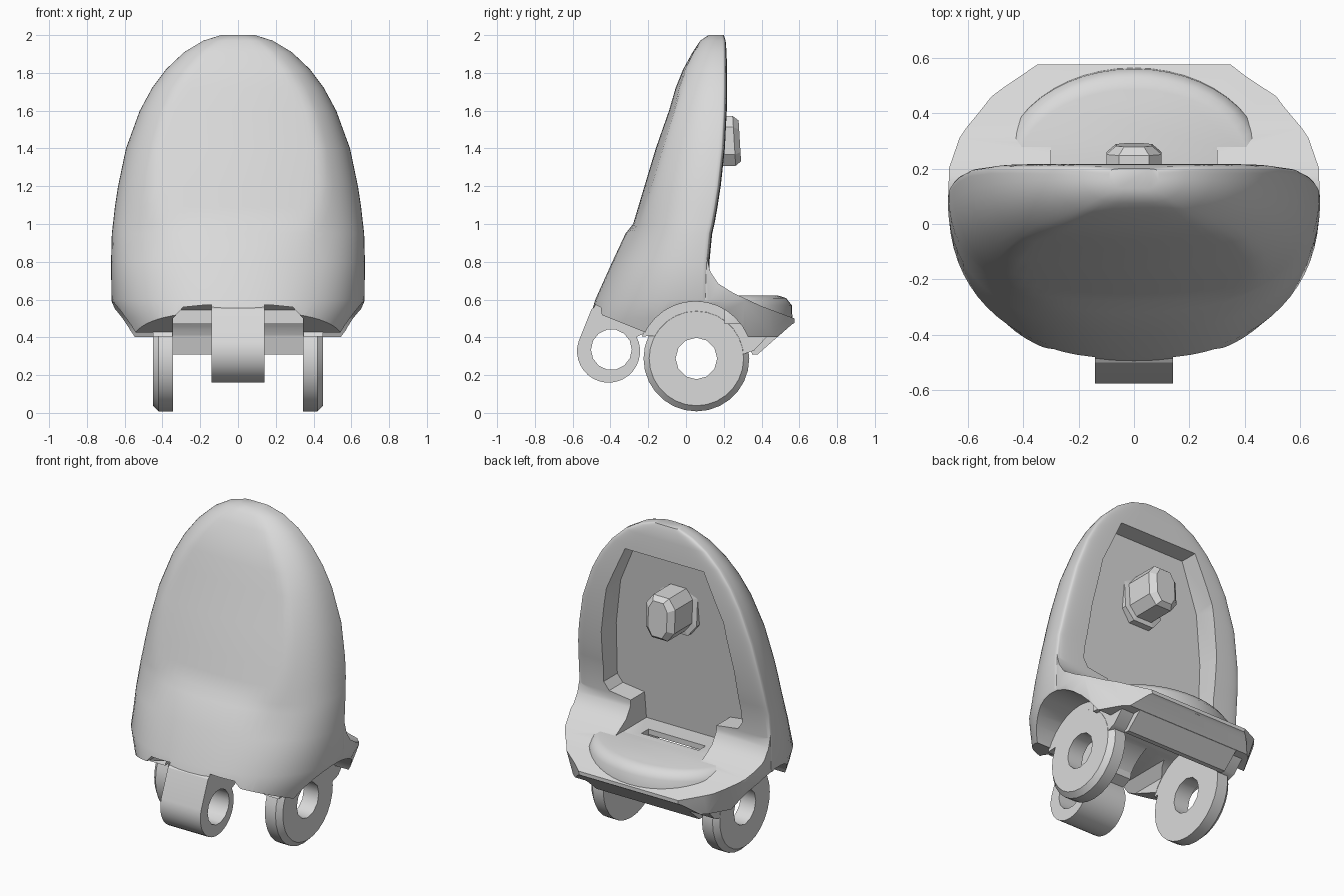
import bpy, bmesh
from math import sin, cos, pi, radians

scene = bpy.context.scene
if "Cube" in bpy.data.objects:
    bpy.data.objects.remove(bpy.data.objects["Cube"], do_unlink=True)

grey = bpy.data.materials.new("plain_grey")
grey.use_nodes = True
grey.diffuse_color = (0.7, 0.7, 0.7, 1)
grey.node_tree.nodes["Principled BSDF"].inputs["Base Color"].default_value = (0.7, 0.7, 0.7, 1)


def loft(name, rings):
    """Skin a list of equal-length rings and cap both ends."""
    bm = bmesh.new()
    rows = [[bm.verts.new(p) for p in ring] for ring in rings]
    n = len(rows[0])
    for a, b in zip(rows, rows[1:]):
        for i in range(n):
            j = (i + 1) % n
            bm.faces.new((a[i], a[j], b[j], b[i]))
    bm.faces.new(rows[0][::-1])
    bm.faces.new(rows[-1])
    bmesh.ops.recalc_face_normals(bm, faces=bm.faces)
    mesh = bpy.data.meshes.new(name)
    bm.to_mesh(mesh)
    bm.free()
    mesh.materials.append(grey)
    obj = bpy.data.objects.new(name, mesh)
    scene.collection.objects.link(obj)
    return obj


def place(axis, t, a, b):
    return {"X": (t, a, b), "Y": (a, t, b), "Z": (a, b, t)}[axis]


def prism(name, axis, pts, lo, hi):
    return loft(name, [[place(axis, t, a, b) for a, b in pts] for t in (lo, hi)])


def box(name, x0, x1, y0, y1, z0, z1):
    return prism(name, "Z", [(x0, y0), (x1, y0), (x1, y1), (x0, y1)], z0, z1)


def arc(cy, cz, r, start, end, n):
    angles = [radians(start + (end - start) * i / n) for i in range(n + 1)]
    return [(cy + r * cos(a), cz + r * sin(a)) for a in angles]


def circle(cy, cz, r, n):
    return arc(cy, cz, r, 0, 360, n)[:-1]


def mirrored(half):
    """Close a half outline across the centre line."""
    return half + [(-a, b) for a, b in reversed(half)]


def combine(target, tool, operation):
    mod = target.modifiers.new("cut", "BOOLEAN")
    mod.operation = operation
    mod.solver = "EXACT"
    mod.object = tool
    bpy.context.view_layer.objects.active = target
    bpy.ops.object.modifier_apply(modifier=mod.name)
    bpy.data.objects.remove(tool, do_unlink=True)


def smooth(obj, angle=0.6):
    bpy.ops.object.select_all(action="DESELECT")
    obj.select_set(True)
    bpy.context.view_layer.objects.active = obj
    bpy.ops.object.shade_smooth_by_angle(angle=angle)


# Shell: height, half width, front, scooped front, back
SECTIONS = [
    (0.40, 0.585, -0.53, -0.60, 0.12), (0.50, 0.63, -0.51, -0.60, 0.12),
    (0.60, 0.67, -0.48, -0.60, 0.12), (0.80, 0.672, -0.39, -0.60, 0.125),
    (0.95, 0.668, -0.32, -0.40, 0.14), (1.00, 0.662, -0.312, -0.28, 0.152),
    (1.09, 0.652, -0.295, -0.253, 0.168), (1.20, 0.635, -0.275, -0.22, 0.185),
    (1.40, 0.593, -0.225, -0.16, 0.207), (1.60, 0.52, -0.155, -0.09, 0.217),
    (1.72, 0.455, -0.10, -0.055, 0.218), (1.82, 0.38, -0.045, -0.015, 0.217),
    (1.91, 0.285, 0.015, 0.035, 0.215), (1.97, 0.185, 0.07, 0.075, 0.21),
    (2.00, 0.09, 0.12, 0.12, 0.2),
]


def shell_ring(z, w, front, scoop, back, n=72):
    centre = back - 0.035
    ring = []
    for i in range(n):
        c, s = cos(2 * pi * i / n), sin(2 * pi * i / n)
        power = 2 / 5.5 if s > 0 else 2 / 2.3
        x = w * abs(c) ** power * (1 if c > 0 else -1)
        depth = abs(s) ** power
        if s > 0:
            y = centre + (back - centre) * depth
        else:
            y = max(centre - (centre - front) * depth, scoop + 0.2 * x * x)
        ring.append((x, y, z))
    return ring


shell = loft("fingertip_shell", [shell_ring(*s) for s in SECTIONS])

# Rear lip: plan outline, tapered below, trimmed by a side profile
outline = mirrored([(0.66, 0), (0.669, 0.12), (0.668, 0.2), (0.63, 0.31),
                    (0.53, 0.46), (0.37, 0.575)])
lip = loft("lip", [[(k * x, y, z) for x, y in outline]
                   for z, k in ((0.38, 0.87), (0.59, 1), (0.9, 1))])
profile = [(-0.1, 0.82), (0.11, 0.82), (0.13, 0.745), (0.17, 0.685), (0.25, 0.635),
           (0.4, 0.565), (0.6, 0.49), (0.56, 0.468), (0.485, 0.402), (-0.1, 0.402)]
combine(lip, prism("lip_profile", "X", profile, -1, 1), "INTERSECT")
combine(shell, lip, "UNION")

# Sloping lower edge at the front, and round clearance for the joint
combine(shell, prism("edge_cut", "X", [(-0.9, 0.7), (-0.15, 0.4), (-0.15, 0.1),
                                       (-0.9, 0.1)], -1, 1), "DIFFERENCE")
combine(shell, prism("joint_cut", "X", circle(0.05, 0.29, 0.3, 32), -1, 1), "DIFFERENCE")

# Slots beside the front knuckle
for s in (-1, 1):
    slot = [(s * 0.14, 0.2), (s * 0.14, 0.575), (s * 0.29, 0.56), (s * 0.345, 0.5),
            (s * 0.345, 0.2)]
    combine(shell, prism("slot_cut", "Y", slot, -0.8, 0.0), "DIFFERENCE")

# Back pocket with a sloping inner wall, narrowed by tabs at the bottom
pocket = prism("pocket_cut", "Y", mirrored([(0.3, 0.62), (0.3, 0.79), (0.45, 0.81),
                                            (0.485, 0.86), (0.465, 1.2), (0.41, 1.5),
                                            (0.275, 1.79)]), 0, 0.7)
for v in pocket.data.vertices:
    if v.co.y < 0.1:
        v.co.y = -0.03 + 0.115 * (v.co.z - 0.65)
combine(shell, pocket, "DIFFERENCE")
combine(shell, box("floor_slot_cut", -0.2, 0.2, 0.09, 0.16, 0.5, 0.7), "DIFFERENCE")
smooth(shell)


# Raised floor pad with a rounded rear edge
def pad_ring(z, rx, ry, n=24):
    return [(x, y, z) for x, y in ((rx * cos(pi * i / n), 0.205 + ry * sin(pi * i / n))
                                   for i in range(n + 1))]


pad = loft("floor_pad", [pad_ring(0.47, 0.48, 0.36), pad_ring(0.57, 0.475, 0.355),
                         pad_ring(0.608, 0.45, 0.325), pad_ring(0.622, 0.42, 0.28)])
smooth(pad, 0.9)

# Sloping web joining the two hinge lugs behind the joint
prism("rear_web", "X", [(0.35, 0.31), (0.38, 0.31), (0.483, 0.401), (0.483, 0.45),
                        (0.33, 0.47), (0.322, 0.42)], -0.36, 0.36)

# Hinge lugs
for s, side in ((1, "left"), (-1, "right")):
    lug = loft(side + "_hinge_lug",
               [[(s * x, y, z) for y, z in circle(0.055, 0.288, r, 28)]
                for x, r in ((0.345, 0.28), (0.42, 0.28), (0.45, 0.25))])
    x0, x1 = sorted((s * 0.347, s * 0.449))
    neck = [(0.055, 0.42), (0.3, 0.31), (0.36, 0.33), (0.44, 0.415)] + arc(
        0.05, 0.29, 0.306, 28, 158, 16)
    combine(lug, prism("lug_neck", "X", neck, x0, x1), "UNION")
    combine(lug, prism("lug_hole", "X", circle(0.055, 0.288, 0.11, 12), -1, 1), "DIFFERENCE")
    smooth(lug)

# Front knuckle with a through hole
knuckle = prism("front_knuckle", "X", arc(-0.41, 0.327, 0.167, 162, 387, 20)
                + [(-0.2, 0.43), (-0.17, 0.56), (-0.47, 0.57), (-0.5, 0.55)], -0.14, 0.14)
combine(knuckle, prism("knuckle_hole", "X", circle(-0.395, 0.335, 0.108, 14), -1, 1),
        "DIFFERENCE")
smooth(knuckle)


# Peg standing out of the pocket wall
def peg_ring(y, w, h):
    half = [(w * 0.55, -h), (w, -h * 0.55), (w, h * 0.55), (w * 0.55, h)]
    return [(x, y - 0.06 * z, 1.44 + z) for x, z in mirrored(half)]


loft("pocket_peg", [peg_ring(0.0, 0.13, 0.16), peg_ring(0.075, 0.13, 0.16),
                    peg_ring(0.08, 0.1, 0.132), peg_ring(0.255, 0.1, 0.132),
                    peg_ring(0.285, 0.065, 0.108)])
